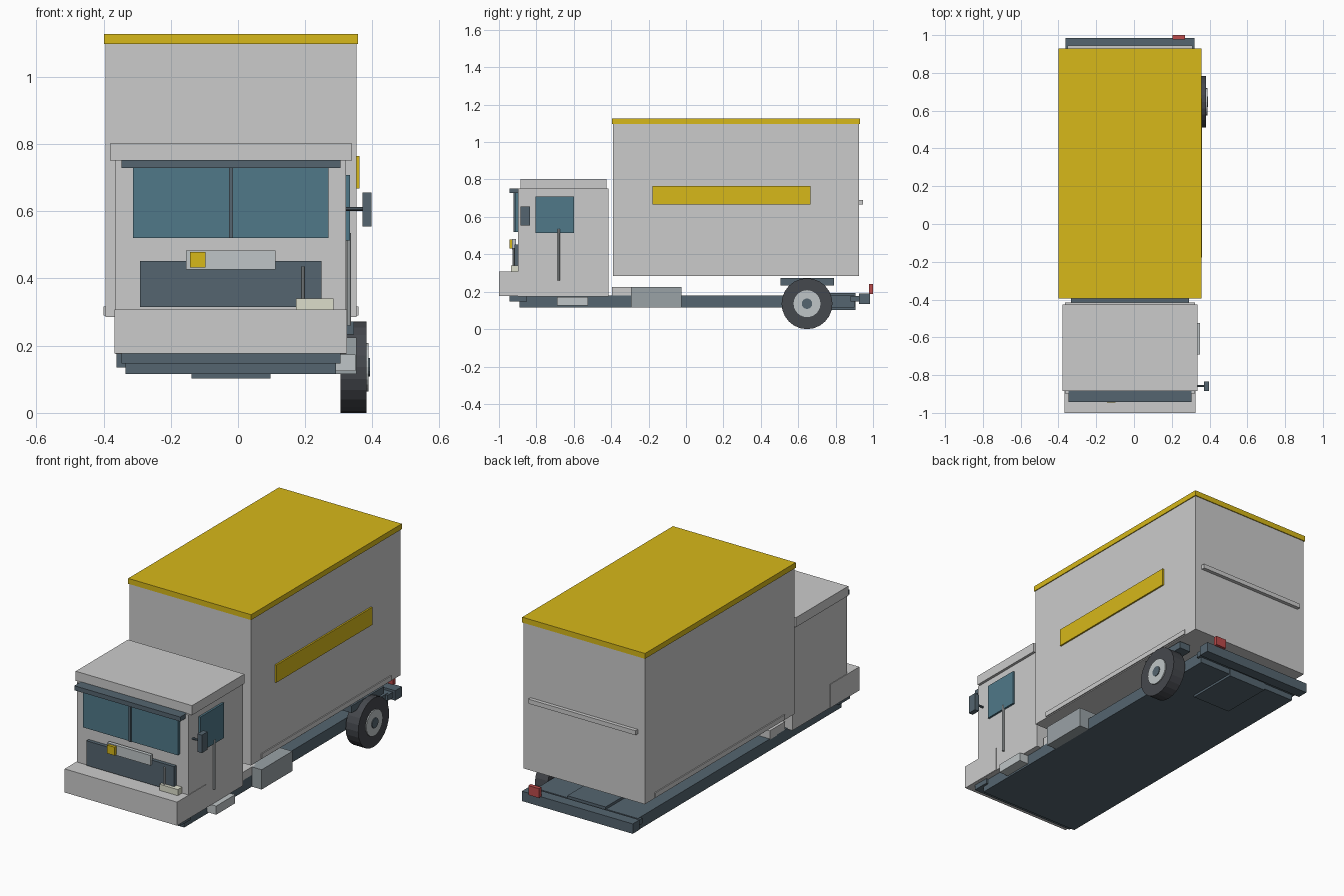
import bpy
import bmesh
import math
from mathutils import Matrix

if "Cube" in bpy.data.objects:
    bpy.data.objects.remove(bpy.data.objects["Cube"])


def material(name, r, g, b):
    m = bpy.data.materials.new(name)
    m.diffuse_color = (r, g, b, 1)
    m.use_nodes = True
    m.node_tree.nodes["Principled BSDF"].inputs["Base Color"].default_value = m.diffuse_color
    return m


SLATE = material("slate", 0.09, 0.13, 0.16)
GLASS = material("glass", 0.08, 0.19, 0.25)
YELLOW = material("yellow", 0.68, 0.48, 0.01)
RUBBER = material("rubber", 0.06, 0.065, 0.075)
LIGHT = material("pale_metal", 0.52, 0.56, 0.57)
STEEL = material("steel", 0.32, 0.36, 0.38)
CREAM = material("cream", 0.72, 0.73, 0.60)
RED = material("red", 0.50, 0.07, 0.07)


def finish(name, bm, mat):
    bmesh.ops.recalc_face_normals(bm, faces=bm.faces)
    mesh = bpy.data.meshes.new(name)
    bm.to_mesh(mesh)
    bm.free()
    if mat:
        mesh.materials.append(mat)
    obj = bpy.data.objects.new(name, mesh)
    bpy.context.collection.objects.link(obj)
    return obj


def box(name, x, y, z, mat=None):
    """Block from (min, max) ranges along each axis."""
    bm = bmesh.new()
    bmesh.ops.create_cube(bm, size=1)
    for v in bm.verts:
        for i, (lo, hi) in enumerate((x, y, z)):
            v.co[i] = lo if v.co[i] < 0 else hi
    return finish(name, bm, mat)


def rod(name, centre, radius, length, axis, mat=None, sides=10):
    bm = bmesh.new()
    rot = Matrix.Rotation(math.pi / 2, 4, 'Y') if axis == 'X' else Matrix()
    bmesh.ops.create_cone(bm, cap_ends=True, segments=sides, radius1=radius,
                          radius2=radius, depth=length,
                          matrix=Matrix.Translation(centre) @ rot)
    return finish(name, bm, mat)


def lathe_x(name, profile, y, z, mat, sides=24):
    """Spin (x, radius) points around an axle along x."""
    bm = bmesh.new()
    rings = []
    for px, r in profile:
        rings.append([bm.verts.new((px, y + r * math.cos(2 * math.pi * i / sides),
                                    z + r * math.sin(2 * math.pi * i / sides)))
                      for i in range(sides)])
    for a, b in zip(rings, rings[1:]):
        for i in range(sides):
            j = (i + 1) % sides
            bm.faces.new((a[i], a[j], b[j], b[i]))
    bm.faces.new(rings[0])
    bm.faces.new(rings[-1])
    return finish(name, bm, mat)


MID = -0.021  # centre line of the body


def wide(half):
    return (MID - half, MID + half)


# cargo box with roof, lower side rails, side stripe and rear bar
box("cargo_box", wide(0.373), (-0.39, 0.925), (0.285, 1.098))
box("cargo_roof", wide(0.378), (-0.395, 0.93), (1.097, 1.127), YELLOW)
for side, s in (("left", -1), ("right", 1)):
    xs = sorted((MID + s * 0.365, MID + s * 0.379))
    box(side + "_lower_rail", xs, (-0.30, 0.84), (0.29, 0.317))
box("side_stripe", (0.345, 0.361), (-0.178, 0.665), (0.667, 0.765), YELLOW)
box("rear_door_bar", wide(0.33), (0.92, 0.945), (0.665, 0.69))

# cab
box("cab", wide(0.343), (-0.897, -0.415), (0.175, 0.752))
box("cab_roof", wide(0.358), (-0.885, -0.425), (0.75, 0.803))
box("front_bumper", wide(0.346), (-1.0, -0.745), (0.176, 0.307))
box("sun_visor", wide(0.326), (-0.943, -0.88), (0.728, 0.753), SLATE)
box("windscreen", wide(0.291), (-0.915, -0.89), (0.52, 0.735), GLASS)
box("windscreen_divider", wide(0.006), (-0.923, -0.91), (0.52, 0.73), SLATE)
box("grille", wide(0.27), (-0.917, -0.89), (0.315, 0.452), SLATE)
box("grille_panel", wide(0.133), (-0.93, -0.91), (0.427, 0.483), LIGHT)
box("front_marker", (-0.143, -0.097), (-0.945, -0.925), (0.432, 0.478), YELLOW)
box("headlight", (0.172, 0.284), (-0.935, -0.89), (0.306, 0.341), CREAM)
rod("wiper_post", (0.193, -0.923, 0.385), 0.005, 0.10, 'Z', LIGHT)

# cab side: window, grab rail and mirror
box("side_window", (0.315, 0.333), (-0.805, -0.598), (0.513, 0.708), GLASS)
rod("grab_rail", (0.33, -0.68, 0.397), 0.007, 0.275, 'Z', LIGHT)
rod("mirror_arm", (0.348, -0.858, 0.607), 0.006, 0.06, 'X', SLATE)
box("mirror", (0.37, 0.397), (-0.885, -0.835), (0.555, 0.655), SLATE)

# chassis with cross bars, spare box and tail light
box("chassis", wide(0.313), (-0.89, 0.90), (0.115, 0.18), SLATE)
box("front_cross_bar", wide(0.326), (-0.945, -0.85), (0.147, 0.178), SLATE)
box("rear_cross_bar", wide(0.326), (0.88, 0.955), (0.147, 0.178), SLATE)
box("rear_bumper", wide(0.341), (0.925, 0.985), (0.135, 0.19), SLATE)
box("under_frame_box", wide(0.118), (0.61, 0.905), (0.103, 0.194), SLATE)
box("tail_light", (0.205, 0.27), (0.978, 1.0), (0.188, 0.24), RED)

# parts hung on the chassis
box("front_frame_block", wide(0.313), (-0.395, -0.26), (0.175, 0.225))
box("side_tank", (0.24, 0.352), (-0.295, -0.025), (0.115, 0.225), STEEL)
box("cab_step", (0.24, 0.349), (-0.69, -0.523), (0.125, 0.173), LIGHT)
box("mudguard", (0.275, 0.345), (0.505, 0.79), (0.233, 0.272), SLATE)

# rear wheel
WY, WZ = 0.647, 0.136
lathe_x("rear_tyre", [(0.305, 0.136), (0.382, 0.136)], WY, WZ, RUBBER)
lathe_x("rear_hub", [(0.37, 0.072), (0.388, 0.072)], WY, WZ, LIGHT)
lathe_x("hub_cap", [(0.38, 0.028), (0.392, 0.028)], WY, WZ, SLATE, 16)
